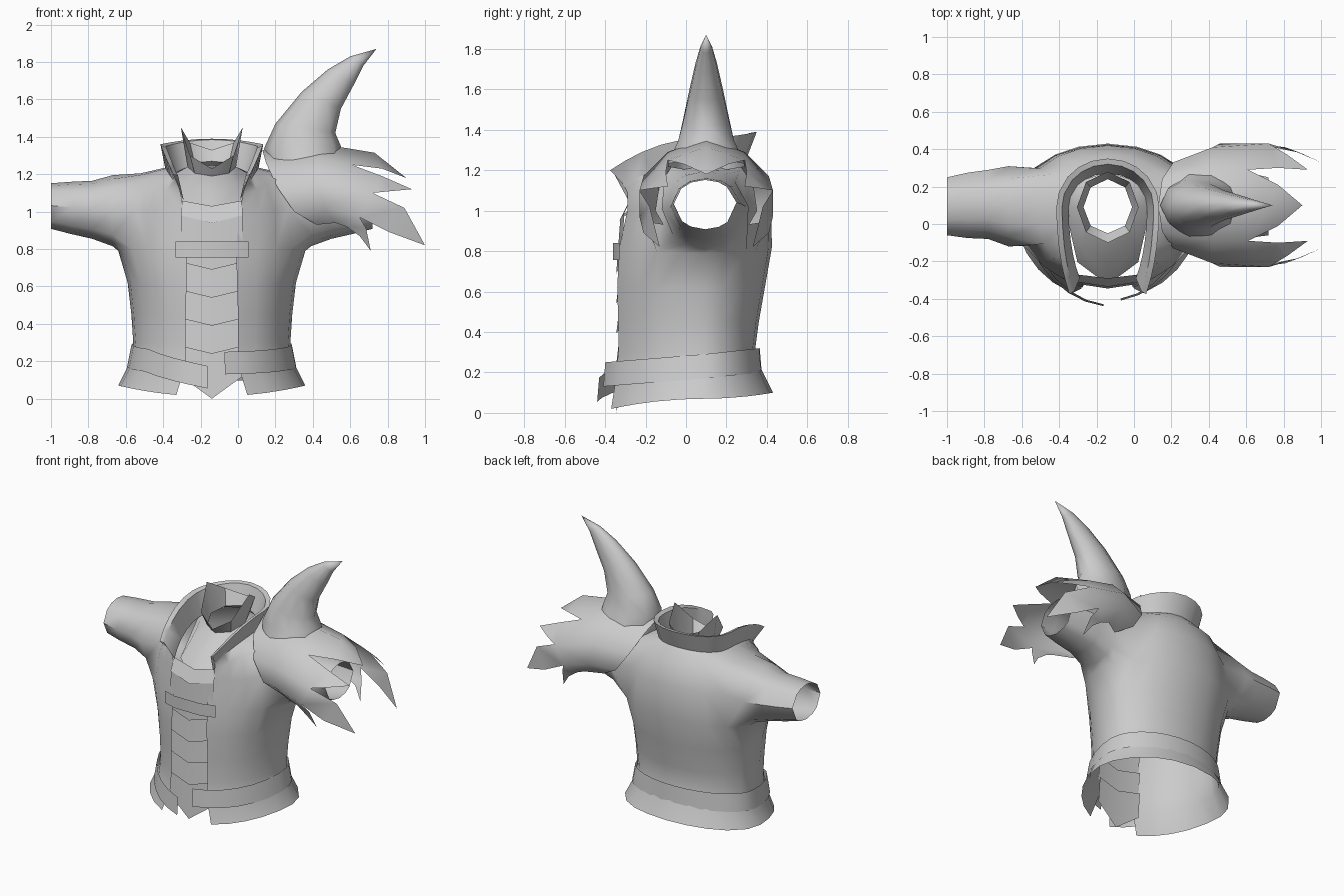
import bpy, bmesh
from math import sin, cos, asin, pi, atan2, radians

if "Cube" in bpy.data.objects:
    bpy.data.objects.remove(bpy.data.objects["Cube"], do_unlink=True)

CX = -0.14   # centre line of the garment
CY = 0.09    # depth of the arm axis

cloth = bpy.data.materials.new("plain_grey")
cloth.use_nodes = True
cloth.diffuse_color = (0.6, 0.6, 0.6, 1)
cloth.node_tree.nodes["Principled BSDF"].inputs["Base Color"].default_value = (0.6, 0.6, 0.6, 1)


def make(name, verts, faces, loc=(0, 0, 0), mirror=None, angle=45, closed=False):
    bm = bmesh.new()
    vs = [bm.verts.new(v) for v in verts]
    for f in faces:
        bm.faces.new([vs[i] for i in f])
    bmesh.ops.delete(bm, geom=[v for v in bm.verts if not v.link_faces], context='VERTS')
    bmesh.ops.remove_doubles(bm, verts=bm.verts, dist=0.0005)
    if closed:
        bmesh.ops.recalc_face_normals(bm, faces=bm.faces)
    me = bpy.data.meshes.new(name)
    bm.to_mesh(me)
    bm.free()
    me.materials.append(cloth)
    ob = bpy.data.objects.new(name, me)
    ob.location = loc
    bpy.context.collection.objects.link(ob)
    bpy.ops.object.select_all(action='DESELECT')
    ob.select_set(True)
    bpy.context.view_layer.objects.active = ob
    bpy.ops.object.shade_smooth_by_angle(angle=radians(angle))
    if mirror is not None:
        mod = ob.modifiers.new("mirror", 'MIRROR')
        mod.use_axis = [i == mirror for i in range(3)]
        mod.merge_threshold = 0.002
    return ob


def grid(rows, cols, wrap=False, skip=lambda r, c: False):
    faces = []
    for r in range(rows - 1):
        for c in range(cols if wrap else cols - 1):
            if not skip(r, c):
                a, b = r * cols, (r + 1) * cols
                d = (c + 1) % cols
                faces.append((a + c, a + d, b + d, b + c))
    return faces


def half_ring(row, fractions, power=2):
    """Half outline from the front edge, round the side, to the middle of the back."""
    hw, yf, yb, x0, zf, zs, zb = row
    t0 = asin(x0 / hw)
    front = [t0 + (pi / 2 - t0) * f for f in fractions]
    back = [pi - pi / 2 * f for f in reversed(fractions[:-1])]
    pts = []
    for t in front + back:
        k = cos(t)
        if k > 0:
            k = min(1, k / cos(t0))
            y, z = CY - (CY - yf) * k, zs + (zf - zs) * k ** power
        else:
            y, z = CY - (yb - CY) * k, zs + (zb - zs) * (-k) ** power
        pts.append((hw * sin(t), y, z))
    return pts


# Jacket: half width, front y, back y, opening, then front, side and back heights
jacket_rows = [
    (.50, -.37, .43, .19, .02, .07, .10),
    (.435, -.345, .37, .14, .18, .2, .22),
    (.42, -.335, .34, .14, .3, .3, .3),
    (.43, -.335, .36, .14, .45, .45, .45),
    (.45, -.34, .39, .135, .62, .62, .62),
    (.50, -.33, .425, .13, .82, .79, .82),
    (.47, -.29, .42, .15, 1.0, 1.02, 1.04),
    (.38, -.29, .37, .165, 1.09, 1.205, 1.18),
    (.25, -.31, .30, .175, 1.13, 1.235, 1.26),
    (.275, -.375, .35, .205, 1.20, 1.36, 1.39),
    (.245, -.36, .32, .18, 1.19, 1.35, 1.385),
    (.21, -.29, .27, .15, 1.06, 1.2, 1.24),
]
fr = (0, .2, .38, .57, .8, 1)
cols = 2 * len(fr) - 1
verts = [p for row in jacket_rows for p in half_ring(row, fr)]
faces = grid(len(jacket_rows), cols, skip=lambda r, c: r in (5, 6) and 3 <= c < 7)

# Sleeve grown from the arm hole
hole = [5 * cols + c for c in range(3, 8)] + [6 * cols + 7]
hole += [7 * cols + c for c in range(7, 2, -1)] + [6 * cols + 3]
angles = [atan2(verts[i][2] - 1.01, verts[i][1] - CY) for i in hole]
prev = hole
for x, y, z, ry, rz in [(.53, .095, 1.005, .215, .19), (.64, .105, 1.01, .185, .155),
                        (.75, .1, 1.02, .175, .14), (.86, .095, 1.03, .155, .122)]:
    ring = list(range(len(verts), len(verts) + len(hole)))
    verts += [(x, y + ry * cos(a), z + rz * sin(a)) for a in angles]
    for i in range(len(hole)):
        j = (i + 1) % len(hole)
        faces.append((prev[i], prev[j], ring[j], ring[i]))
    prev = ring
make("jacket", verts, faces, (CX, 0, 0), 0, 50)

# Inner shirt chest and neck with pointed collar tips
neck_rows = [(.23, -.325, .28, 0, .96, 1.19, 1.24),
             (.2, -.2, .27, 0, 1.1, 1.2, 1.25),
             (.13, -.05, .24, 0, 1.19, 1.24, 1.27),
             (.165, -.1, .28, 0, 1.23, 1.45, 1.33)]
nf = (0, .5, 1)
make("shirt_neck", [p for r in neck_rows for p in half_ring(r, nf, 1.1)],
     grid(len(neck_rows), 2 * len(nf) - 1), (CX, 0, 0), 0, 35)

# Overlapping chevron plates down the shirt front
top = 1.03
for n, tip in enumerate((.94, .69, .54, .39, .24, .0)):
    side = tip + (.12 if n == 5 else .04)
    y = -.29 if n == 0 else -.325
    yb = -.335 if n == 0 else -.345
    make("shirt_plate", [(0, y, top), (.165, y + .02, top + .03),
                         (0, yb, tip), (.165, yb + .025, side)],
         [(0, 2, 3, 1)], (CX, 0, 0), 0)
    top = tip + .02

# Hem belt with two loose ends crossing at the front
belt = []
n = 28
for lift in (0, 1):
    for i in range(n + 1):
        t = radians(9 + 348 * i / n)
        k = cos(t)
        loose = max(0, (i - n + 4) / 4)
        hw = .453 - .024 * lift
        depth = (.505 if k > 0 else .285) - .01 * lift + .025 * loose
        z = .17 - (.04 if k > 0 else .03) * k - .075 * loose + .12 * lift
        belt.append((hw * sin(t), CY - depth * k, z))
make("hem_belt", belt, grid(2, n + 1), (CX, 0, 0))

# Chest strap bent over the opening
outline = [(-.195, -.33), (-.1, -.36), (.1, -.36), (.195, -.33)]
strap = [(x, y, z) for z in (.755, .84) for x, y in outline]
make("chest_strap", strap, grid(2, 4), (CX, 0, 0))

# Shoulder pad: rows from the neck outwards, columns from low edge to crest
pad_rows = [
    [(.42, .21, .93), (.30, .25, 1.0), (.21, .23, 1.13), (.15, .14, 1.26), (.13, 0, 1.33)],
    [(.52, .27, .94), (.46, .33, 1.03), (.42, .31, 1.17), (.42, .19, 1.29), (.42, 0, 1.36)],
    [(.58, .27, .92), (.65, .33, .97), (.72, .33, 1.10), (.61, .19, 1.25), (.58, 0, 1.34)],
]
# Broad feathers: low shoulder, high shoulder and tip of each
feathers = [
    ((.65, .27, .87), (.685, .29, .91), (.71, .24, .79)),
    ((.81, .31, .89), (.89, .28, 1.02), (1.0, .23, .82)),
    ((.82, .27, 1.11), (.77, .2, 1.19), (.93, .19, 1.12)),
    ((.77, .11, 1.23), (.73, 0, 1.315), (.9, 0, 1.18)),
]
verts = [p for r in pad_rows for p in r]
faces = grid(3, 5)
for i, feather in enumerate(feathers):
    k = len(verts)
    verts += feather
    faces += [(10 + i, 11 + i, k + 1, k), (k, k + 1, k + 2)]
make("shoulder_feathers", verts, faces, (0, .1, 0), 1, 60)

# Curved horn: outer edge, inner edge and half depth of each section
sections = [((.17, 1.2), (.56, 1.25), .2), ((.14, 1.34), (.55, 1.35), .145),
            ((.2, 1.47), (.52, 1.42), .12), ((.34, 1.64), (.55, 1.55), .085),
            ((.48, 1.76), (.62, 1.68), .055), ((.6, 1.83), (.67, 1.78), .03),
            ((.74, 1.87), (.74, 1.87), 0)]
sides = 10
verts = []
for (ax, az), (bx, bz), ry in sections:
    for i in range(sides):
        a = 2 * pi * i / sides
        w = (1 + cos(a)) / 2
        verts.append((ax * w + bx * (1 - w), .1 + ry * sin(a), az * w + bz * (1 - w)))
horn_faces = grid(len(sections) - 1, sides, wrap=True)
last = (len(sections) - 2) * sides
horn_faces += [(last + i, last + (i + 1) % sides, last + sides) for i in range(sides)]
make("shoulder_horn", verts, horn_faces, (0, 0, 0), None, 60, closed=True)
